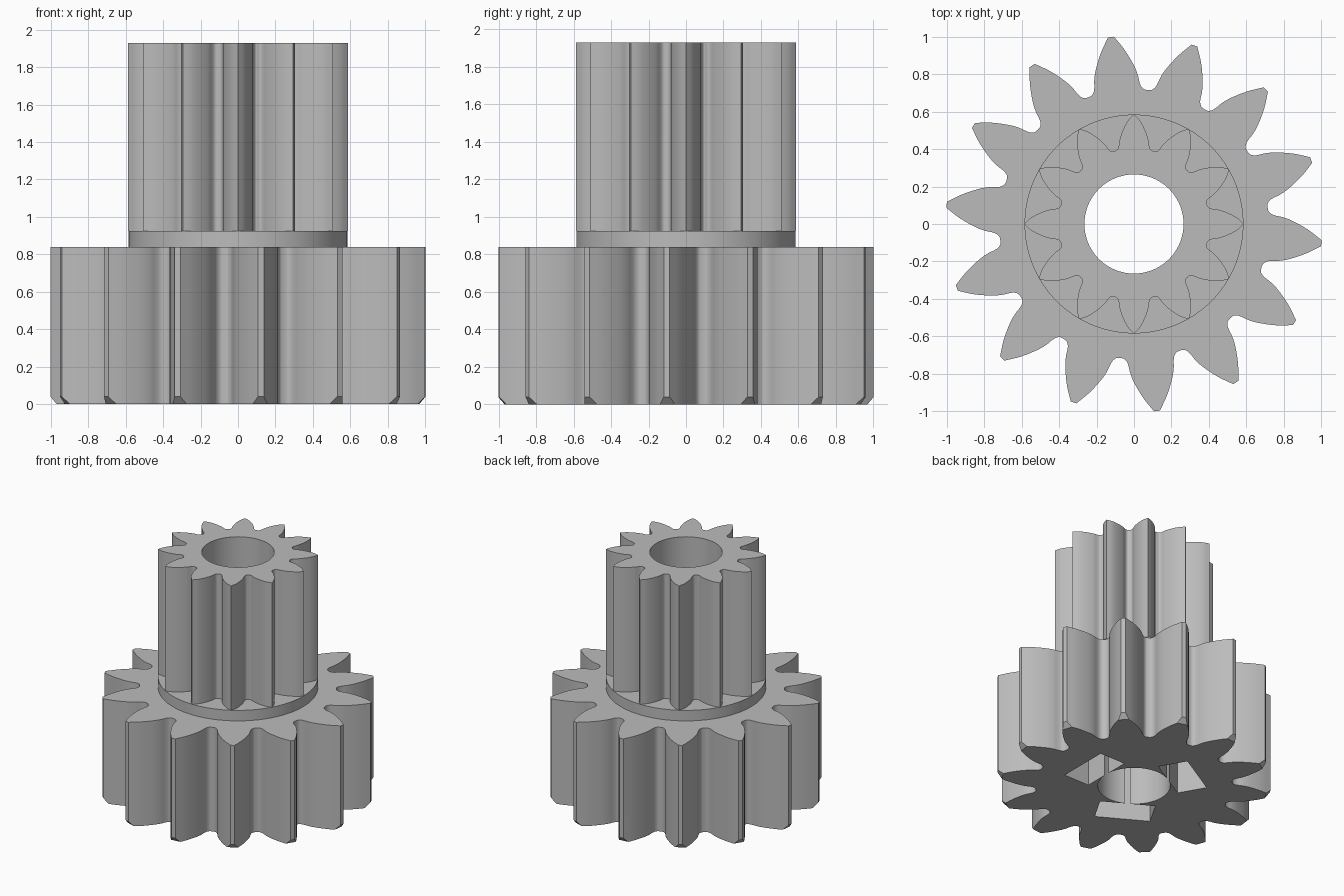
import bpy, bmesh, math
from mathutils import Matrix, Vector

cube = bpy.data.objects.get("Cube")
if cube:
    bpy.data.objects.remove(cube, do_unlink=True)

# Single plain grey
grey = bpy.data.materials.new("grey_plastic")
grey.use_nodes = True
grey.diffuse_color = (0.5, 0.5, 0.5, 1)
grey.node_tree.nodes["Principled BSDF"].inputs["Base Color"].default_value = (0.5, 0.5, 0.5, 1)

BORE = 0.265


def add_object(name, bm):
    bmesh.ops.recalc_face_normals(bm, faces=bm.faces)
    mesh = bpy.data.meshes.new(name)
    bm.to_mesh(mesh)
    bm.free()
    mesh.materials.append(grey)
    obj = bpy.data.objects.new(name, mesh)
    bpy.context.collection.objects.link(obj)
    return obj


def select(obj):
    bpy.ops.object.select_all(action="DESELECT")
    obj.select_set(True)
    bpy.context.view_layer.objects.active = obj


def smooth_flank(pts, steps=4):
    """Catmull-Rom curve through the flank points, from tip to root."""
    p = [Vector(q) for q in pts]
    p = [2 * p[0] - p[1]] + p + [2 * p[-1] - p[-2]]
    out = []
    for a, b, c, d in zip(p, p[1:], p[2:], p[3:]):
        for i in range(steps):
            t = i / steps
            out.append(0.5 * (2 * b + (c - a) * t + (2 * a - 5 * b + 4 * c - d) * t * t
                              + (3 * b - a - 3 * c + d) * t ** 3))
    return out + [Vector(pts[-1])]


def gear(name, flank, teeth, start, z0, z1):
    """Extruded gear; flank holds (radial, sideways) points of half a tooth."""
    half = smooth_flank(flank)
    tooth = [Vector((q.x, -q.y)) for q in reversed(half[:-1])] + half
    if half[0].y == 0:
        del tooth[len(half) - 1]
    bm = bmesh.new()
    verts = []
    for i in range(teeth):
        turn = Matrix.Rotation(math.radians(start) + math.tau * i / teeth, 3, "Z")
        verts += [bm.verts.new(turn @ Vector((q.x, q.y, z0))) for q in tooth]
    face = bm.faces.new(verts)
    top = bmesh.ops.extrude_face_region(bm, geom=[face], use_keep_orig=True)["geom"]
    bmesh.ops.translate(bm, vec=(0, 0, z1 - z0),
                        verts=[v for v in top if isinstance(v, bmesh.types.BMVert)])
    return add_object(name, bm)


def cone(name, r0, r1, z0, z1, sides=128):
    bm = bmesh.new()
    bmesh.ops.create_cone(bm, cap_ends=True, segments=sides, radius1=r0, radius2=r1,
                          depth=z1 - z0, matrix=Matrix.Translation((0, 0, (z0 + z1) / 2)))
    return add_object(name, bm)


def cut(obj, cutter, operation="DIFFERENCE"):
    cutter.hide_render = True
    mod = obj.modifiers.new("cut", "BOOLEAN")
    mod.operation, mod.solver, mod.object = operation, "EXACT", cutter
    select(obj)
    bpy.ops.object.modifier_apply(modifier=mod.name)
    bpy.data.objects.remove(cutter, do_unlink=True)


# Large lower gear, small upper gear and the collar between them
lower = gear("lower_gear", [(1.007, .016), (.93, .064), (.844, .102), (.79, .117), (.755, .121),
                            (.728, .127), (.709, .141), (.702, .16)], 14, 97, 0, 0.84)
upper = gear("upper_gear", [(.588, 0), (.55, .034), (.5, .06), (.45, .077), (.42, .081),
                            (.402, .086), (.393, .095), (.391, .105)], 12, 0, 0.925, 1.93)
collar = cone("collar", 0.585, 0.585, 0.84, 0.925)

# Chamfer on the lower tooth tips
cut(lower, cone("chamfer_cutter", 0.882, 1.782, -0.1, 0.9), "INTERSECT")

# Three rectangular pockets in the underside
for i in range(3):
    bm = bmesh.new()
    bmesh.ops.create_cube(bm, size=1)
    bmesh.ops.scale(bm, vec=(0.226, 0.41, 0.8), verts=bm.verts)
    bmesh.ops.translate(bm, vec=(0.377, 0, 0.3), verts=bm.verts)
    bmesh.ops.rotate(bm, matrix=Matrix.Rotation(math.tau * i / 3, 3, "Z"), verts=bm.verts)
    cut(lower, add_object("pocket_cutter", bm))

# Shaft bore through every part
for part in (lower, collar, upper):
    cut(part, cone("bore_cutter", BORE, BORE, -0.2, 2.2, 96))
    select(part)
    bpy.ops.object.shade_smooth_by_angle(angle=math.radians(28))
